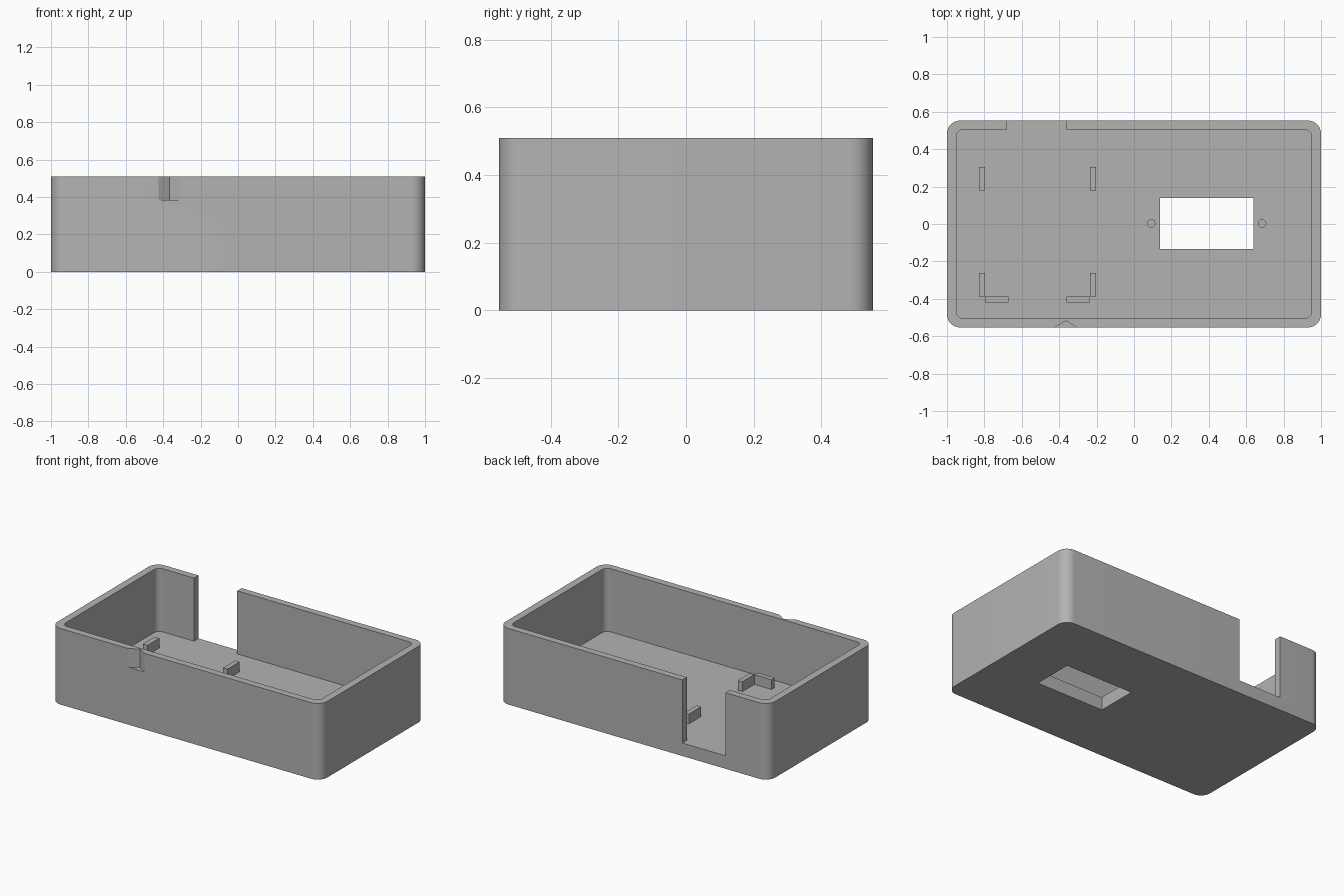
import bpy
import bmesh
from math import cos, sin, pi, radians

old = bpy.data.objects.get("Cube")
if old:
    bpy.data.objects.remove(old, do_unlink=True)

HX, HY, HEIGHT = 1.0, 0.553, 0.51
WALL, FLOOR = 0.05, 0.087

grey = bpy.data.materials.new("plain grey")
grey.use_nodes = True
colour = (0.45, 0.45, 0.45, 1)
grey.diffuse_color = colour
grey.node_tree.nodes["Principled BSDF"].inputs["Base Color"].default_value = colour


def prism(name, outline, z0, z1):
    """Extrude a flat outline from z0 to z1."""
    bm = bmesh.new()
    base = bm.faces.new([bm.verts.new((x, y, z0)) for x, y in outline])
    top = bmesh.ops.extrude_face_region(bm, geom=[base])["geom"]
    for v in top:
        if isinstance(v, bmesh.types.BMVert):
            v.co.z = z1
    bmesh.ops.recalc_face_normals(bm, faces=bm.faces)
    mesh = bpy.data.meshes.new(name)
    bm.to_mesh(mesh)
    bm.free()
    mesh.materials.append(grey)
    obj = bpy.data.objects.new(name, mesh)
    bpy.context.collection.objects.link(obj)
    return obj


def rectangle(x0, x1, y0, y1):
    return [(x0, y0), (x1, y0), (x1, y1), (x0, y1)]


def rounded(hx, hy, r, steps=10):
    """Rectangle outline with rounded corners."""
    points = []
    for i, (sx, sy) in enumerate([(1, 1), (-1, 1), (-1, -1), (1, -1)]):
        for k in range(steps + 1):
            a = (i + k / steps) * pi / 2
            points.append((sx * (hx - r) + r * cos(a), sy * (hy - r) + r * sin(a)))
    return points


def circle(cx, cy, r, n=24):
    return [(cx + r * cos(2 * pi * k / n), cy + r * sin(2 * pi * k / n)) for k in range(n)]


# Tray body and everything cut out of it
body = prism("tray_body", rounded(HX, HY, 0.07), 0, HEIGHT)
above = HEIGHT + 0.1
cutters = [
    prism("cavity", rounded(HX - WALL, HY - WALL + 0.003, 0.04), FLOOR, above),
    prism("back_opening", rectangle(-0.68, -0.36, 0.4, 0.7), FLOOR, above),
    prism("floor_window", rectangle(0.14, 0.64, -0.133, 0.14), -0.1, 0.2),
    prism("front_groove", [(-0.475, -0.583), (-0.255, -0.583), (-0.365, -0.517)], 0.385, above),
]
for x in (0.092, 0.685):
    cutters.append(prism("screw_hole", circle(x, 0.003, 0.02), 0.03, 0.2))

for cutter in cutters:
    cutter.hide_render = True
    mod = body.modifiers.new(cutter.name, "BOOLEAN")
    mod.operation = "DIFFERENCE"
    mod.solver = "EXACT"
    mod.object = cutter

# Bake the cuts, then drop the cutters
bpy.context.view_layer.update()
graph = bpy.context.evaluated_depsgraph_get()
baked = bpy.data.meshes.new_from_object(body.evaluated_get(graph))
body.modifiers.clear()
body.data = baked
for cutter in cutters:
    bpy.data.objects.remove(cutter, do_unlink=True)

bpy.ops.object.select_all(action="DESELECT")
body.select_set(True)
bpy.context.view_layer.objects.active = body
bpy.ops.object.shade_smooth_by_angle(angle=radians(30))

# Low locating ribs on the floor, mirrored about the board centre
CENTRE = -0.516
RIB_TOP = FLOOR + 0.066
for side, word in ((-1, "right"), (1, "left")):
    def rib(name, d0, d1, y0, y1):
        xs = sorted((CENTRE + side * d0, CENTRE + side * d1))
        prism(f"{word}_{name}", rectangle(*xs, y0, y1), FLOOR - 0.01, RIB_TOP)

    rib("back_side_rib", 0.281, 0.314, 0.178, 0.305)
    rib("front_side_rib", 0.281, 0.314, -0.388, -0.262)
    rib("front_end_rib", 0.154, 0.281, -0.42, -0.388)
